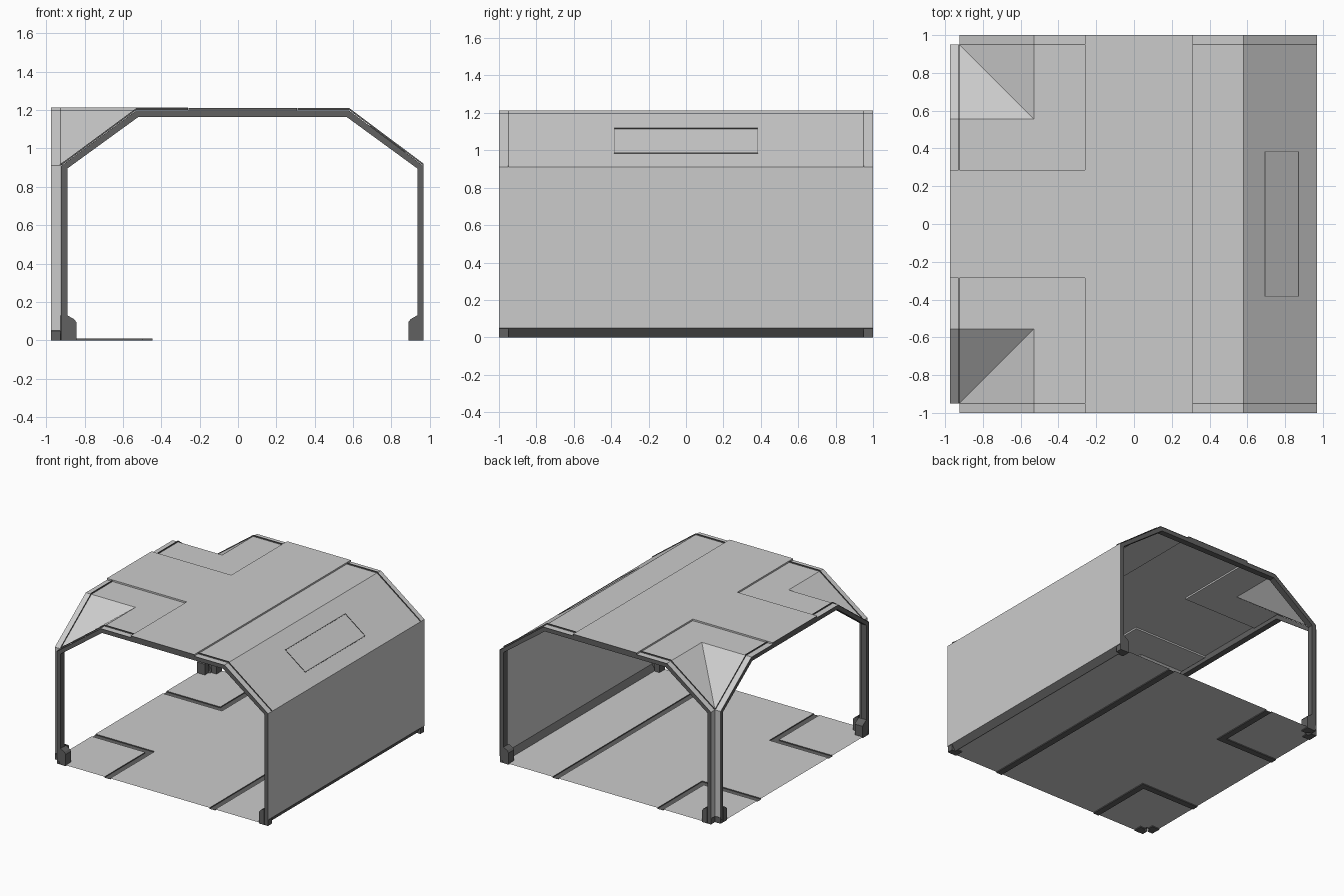
import bpy, bmesh
from mathutils import Vector

if "Cube" in bpy.data.objects:
    bpy.data.objects.remove(bpy.data.objects["Cube"])

ZW, ZR, ZT = 0.91, 1.20, 1.213      # wall top, roof panel, raised roof
LX, LY = 0.975, 0.95                # side opening plane and half width


def material(name, v):
    m = bpy.data.materials.new(name)
    m.diffuse_color = (v, v, v, 1)
    m.use_nodes = True
    m.node_tree.nodes["Principled BSDF"].inputs["Base Color"].default_value = m.diffuse_color
    return m


DARK = material("dark_grey", 0.12)


def make(name, faces, mat=None, mirror=True):
    """Object from a list of polygons; optional mirror across y."""
    bm = bmesh.new()
    for f in faces:
        bm.faces.new([bm.verts.new(p) for p in f])
    bmesh.ops.remove_doubles(bm, verts=bm.verts, dist=1e-5)
    bmesh.ops.recalc_face_normals(bm, faces=bm.faces)
    me = bpy.data.meshes.new(name)
    bm.to_mesh(me)
    bm.free()
    ob = bpy.data.objects.new(name, me)
    bpy.context.collection.objects.link(ob)
    if mat:
        me.materials.append(mat)
    if mirror:
        md = ob.modifiers.new("mirror", 'MIRROR')
        md.use_axis = (False, True, False)
        md.merge_threshold = 1e-4
    return ob


def flat(pts, z):
    return [(x, y, z) for x, y in pts]


def strip(path_a, path_b):
    """Quads joining two equally long paths."""
    return [[path_a[i], path_a[i + 1], path_b[i + 1], path_b[i]] for i in range(len(path_a) - 1)]


def prism(profile, axis, a, b):
    """Closed solid of a (u, z) profile swept along x or y."""
    def at(d):
        return [(u, d, z) if axis == 'y' else (d, u, z) for u, z in profile]
    p, q = at(a), at(b)
    return [p, q[::-1]] + strip(p + p[:1], q + q[:1])


# Roof: raised T in the middle, lower panels around it
ell = [(-LX, -.285), (-.26, -.285), (-.26, -1)]
roof = [
    flat([(.31, -1), (.31, 0), (-LX, 0)] + ell, ZT),
    flat(ell[::-1] + [(-LX, -.555), (-.53, -.555), (-.53, -1)], ZR),
    flat([(.31, -1), (.58, -1), (.58, 0), (.31, 0)], ZR),
    [(.58, -1, ZR), (.97, -1, ZW), (.97, 0, ZW), (.58, 0, ZR)],
    [(-.53, -1, ZR), (-.53, -.555, ZR), (-.925, -LY, ZW), (-.925, -1, ZW)],
    [(-.53, -.555, ZR), (-LX, -.555, ZR), (-LX, -LY, ZW), (-.925, -LY, ZW)],
]
roof += strip(flat(ell, ZR), flat(ell, ZT))
roof += strip(flat([(.31, -1), (.31, 0)], ZR), flat([(.31, -1), (.31, 0)], ZT))
make("roof_shell", roof)

# Walls with undercut skirting below
corner = [(-.925, -1), (-.925, -LY), (-LX, -LY)]
corner_in = [(-.89, -1), (-.89, -.915), (-LX, -.915)]
right, right_in = [(.97, -1), (.97, 0)], [(.935, -1), (.935, 0)]
make("walls", strip(flat(corner, .05), flat(corner, ZW)) + strip(flat(right, .05), flat(right, ZW)))
make("skirting", strip(flat(corner_in, 0), flat(corner, .05)) +
     strip(flat(right_in, 0), flat(right, .05)), DARK)

# Floor plates with dark sunken channels between
ZF = .008
la = [(-LX, -.43), (-.445, -.43), (-.445, -1)]
lb = [(-LX, -.48), (-.495, -.48), (-.495, -1)]
ra, rb = [(.445, -1), (.445, 0)], [(.495, -1), (.495, 0)]
make("floor_plates", [
    flat(ra + [(-LX, 0)] + la, ZF),
    flat(lb[::-1] + [(-LX, -.915), (-.89, -.915), (-.89, -1)], ZF),
    flat(rb + right_in[::-1], ZF)])
channels = strip(flat(la, 0), flat(lb, 0)) + strip(flat(ra, 0), flat(rb, 0))
for p in (la, lb, ra, rb):
    channels += strip(flat(p, 0), flat(p, ZF))
make("floor_channels", channels, DARK)

# Arch frames around the three openings
T = ZR - .003
end_arch = [(-.923, 0), (-.923, ZW - .002), (-.531, T), (.579, T), (.968, ZW - .002), (.968, 0),
            (.935, 0), (.935, .895), (.565, 1.165), (-.518, 1.165), (-.89, .895), (-.89, 0)]
make("end_arch_frame", prism(end_arch, 'y', -.999, -.95), DARK)
half = [(-.948, 0), (-.948, ZW - .002), (-.556, T), (.556, T), (.948, ZW - .002), (.948, 0)]
inner = [(.915, 0), (.915, .895), (.543, 1.165), (-.543, 1.165), (-.915, .895), (-.915, 0)]
make("side_arch_frame", prism(half + inner, 'x', -.974, -.925), DARK, False)

# Frame fillers below the raised roof


def box(u0, u1, z0, z1):
    return [(u0, z0), (u1, z0), (u1, z1), (u0, z1)]


make("end_frame_filler", prism(box(-.258, .308, 1.18, 1.211), 'y', -.999, -.95), DARK)
make("side_frame_filler", prism(box(-.283, .283, 1.18, 1.211), 'x', -.974, -.925), DARK, False)

# Thin ribs where the frames poke through the roof


def rib(path):
    return path + [(u, z + .01) for u, z in reversed(path)]


ribs = prism(rib([(.31, ZR), (.58, ZR), (.968, ZW)]), 'y', -.953, -.949)
ribs += prism(rib([(-.26, ZR), (-.53, ZR), (-.923, ZW)]), 'y', -.953, -.949)
ribs += prism(rib([(-.285, ZR), (-.555, ZR), (-.948, ZW)]), 'x', -.928, -.924)
make("roof_ribs", ribs, DARK)

# Chamfered feet at every frame leg


def foot(wall, d):
    return [(wall, 0), (wall + d * .047, 0), (wall + d * .047, .095),
            (wall + d * .035, .11), (wall, .13)]


feet = prism(foot(-.89, 1), 'y', -1, -.93) + prism(foot(.935, -1), 'y', -1, -.93)
feet += prism(foot(-.915, 1), 'x', -.975, -.905)
make("frame_feet", feet, DARK)

# Hatch outline on the right slope
a, b = Vector((.69, 0, 0)), Vector((.872, 0, 0))
for v in (a, b):
    v.z = ZR - (v.x - .58) * (ZR - ZW) / .39
n = Vector((ZR - ZW, 0, .39)).normalized() * .003
d = (b - a).normalized() * .006


def seam(p, q, y0, y1):
    return prism([(v.x, v.z) for v in (p - n, q - n, q + n, p + n)], 'y', y0, y1)


make("hatch_seam", seam(a, a + d, -.385, 0) + seam(b - d, b, -.385, 0) +
     seam(a + d, b - d, -.385, -.381), DARK)
